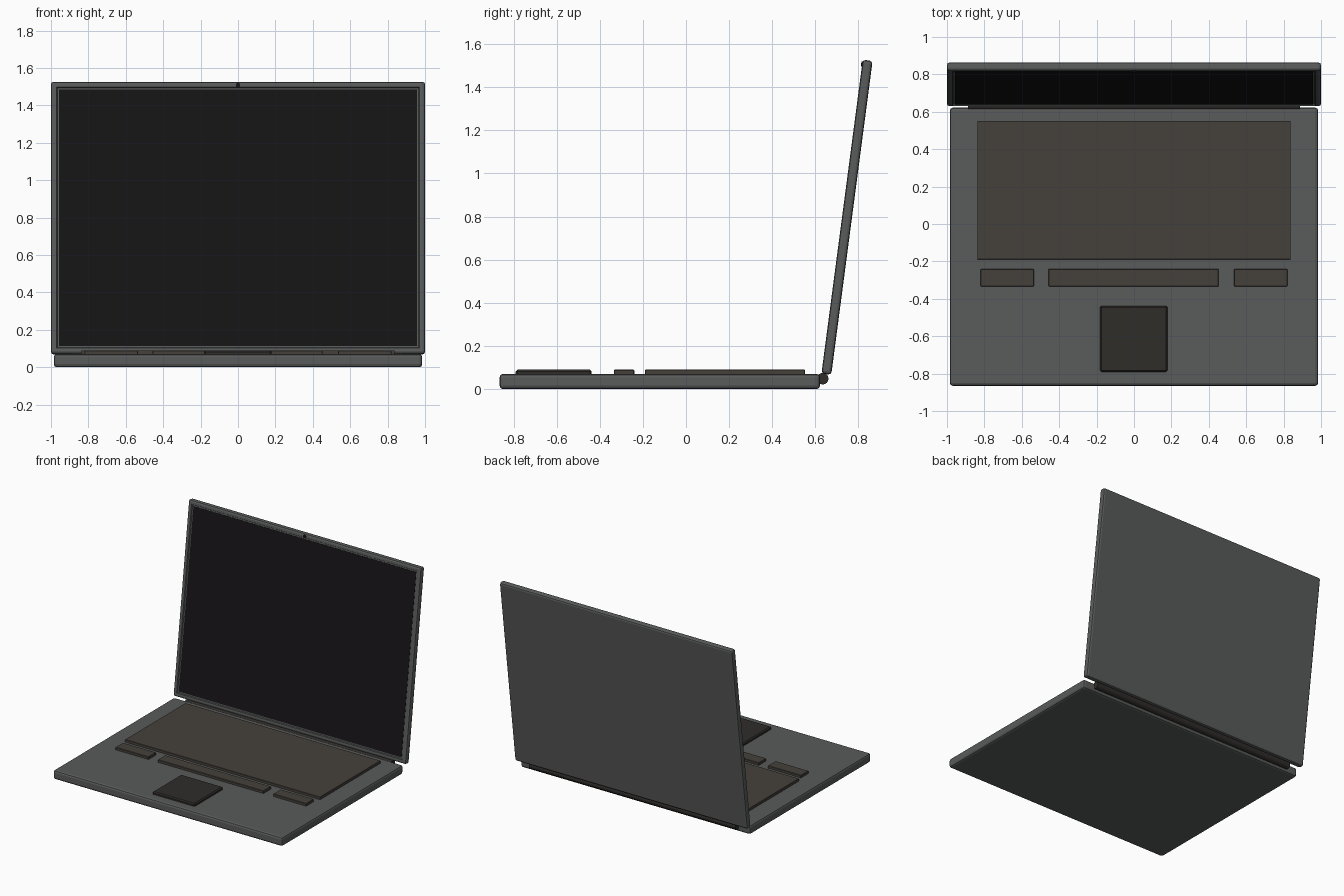
import bpy, bmesh, math
from mathutils import Matrix, Vector

if "Cube" in bpy.data.objects:
    bpy.data.objects.remove(bpy.data.objects["Cube"])


def material(name, r, g, b):
    m = bpy.data.materials.new(name)
    m.diffuse_color = (r, g, b, 1)
    m.use_nodes = True
    m.node_tree.nodes["Principled BSDF"].inputs["Base Color"].default_value = m.diffuse_color
    return m


BODY = material("dark_grey", 0.10, 0.105, 0.103)
KEYS = material("warm_grey", 0.060, 0.053, 0.044)
PAD = material("pad_grey", 0.028, 0.026, 0.023)
BLACK = material("screen_black", 0.008, 0.007, 0.008)


def finish(bm, name, mat, matrix=Matrix()):
    mesh = bpy.data.meshes.new(name)
    bmesh.ops.recalc_face_normals(bm, faces=bm.faces)
    bm.to_mesh(mesh)
    bm.free()
    mesh.materials.append(mat)
    ob = bpy.data.objects.new(name, mesh)
    ob.matrix_world = matrix
    bpy.context.collection.objects.link(ob)
    return ob


def make_box(lo, hi, bevel=0.0, segments=1):
    lo, hi = Vector(lo), Vector(hi)
    bm = bmesh.new()
    bmesh.ops.create_cube(bm, size=1)
    bmesh.ops.scale(bm, vec=hi - lo, verts=bm.verts)
    bmesh.ops.translate(bm, vec=(lo + hi) / 2, verts=bm.verts)
    if bevel:
        bmesh.ops.bevel(bm, geom=bm.edges[:], offset=bevel, segments=segments,
                        profile=0.5, affect='EDGES')
    return bm


def make_rod(radius, length, axis, sides):
    bm = bmesh.new()
    bmesh.ops.create_cone(bm, cap_ends=True, segments=sides, radius1=radius,
                          radius2=radius, depth=length,
                          matrix=Matrix.Rotation(math.pi / 2, 4, axis))
    return bm


# Base slab
finish(make_box((-0.985, -0.865, 0), (0.985, 0.622, 0.07), 0.016, 2), "base", BODY)

# Keyboard, buttons and touchpad
finish(make_box((-0.838, -0.19, 0.06), (0.838, 0.552, 0.09), 0.002), "keyboard", KEYS)
for name, x0, x1 in (("left_button", -0.82, -0.535), ("space_bar", -0.457, 0.453),
                     ("right_button", 0.535, 0.82)):
    finish(make_box((x0, -0.334, 0.06), (x1, -0.24, 0.09), 0.003), name, KEYS)
finish(make_box((-0.183, -0.79, 0.06), (0.18, -0.438, 0.09), 0.008), "touchpad", PAD)

# Hinge barrel
finish(make_rod(0.027, 1.775, 'Y', 16), "hinge", PAD,
       Matrix.Translation((0, 0.634, 0.048)))

# Lid, built upright with its bottom at the origin, then tilted back
H, T = 1.468, 0.046
TILT = Matrix.Translation((0, 0.651, 0.069)) @ Matrix.Rotation(math.radians(-7.5), 4, 'X')
bm = make_box((-1, -T / 2, 0), (1, T / 2, H), 0.014, 2)
bm.normal_update()
front = max((f for f in bm.faces if f.normal.y < -0.99), key=lambda f: f.calc_area())
bmesh.ops.inset_region(bm, faces=[front], thickness=0.022)
bmesh.ops.inset_region(bm, faces=[front], thickness=0.006, depth=-0.008)
finish(bm, "lid", BODY, TILT)

# Screen panel sits in the recess
finish(make_box((-0.957, -T / 2 + 0.006, 0.043), (0.957, -T / 2 + 0.02, H - 0.043)),
       "screen", BLACK, TILT)

# Camera dot on the top bezel
finish(make_rod(0.012, 0.01, 'X', 16), "camera", BLACK,
       TILT @ Matrix.Translation((0, -T / 2, H - 0.02)))
